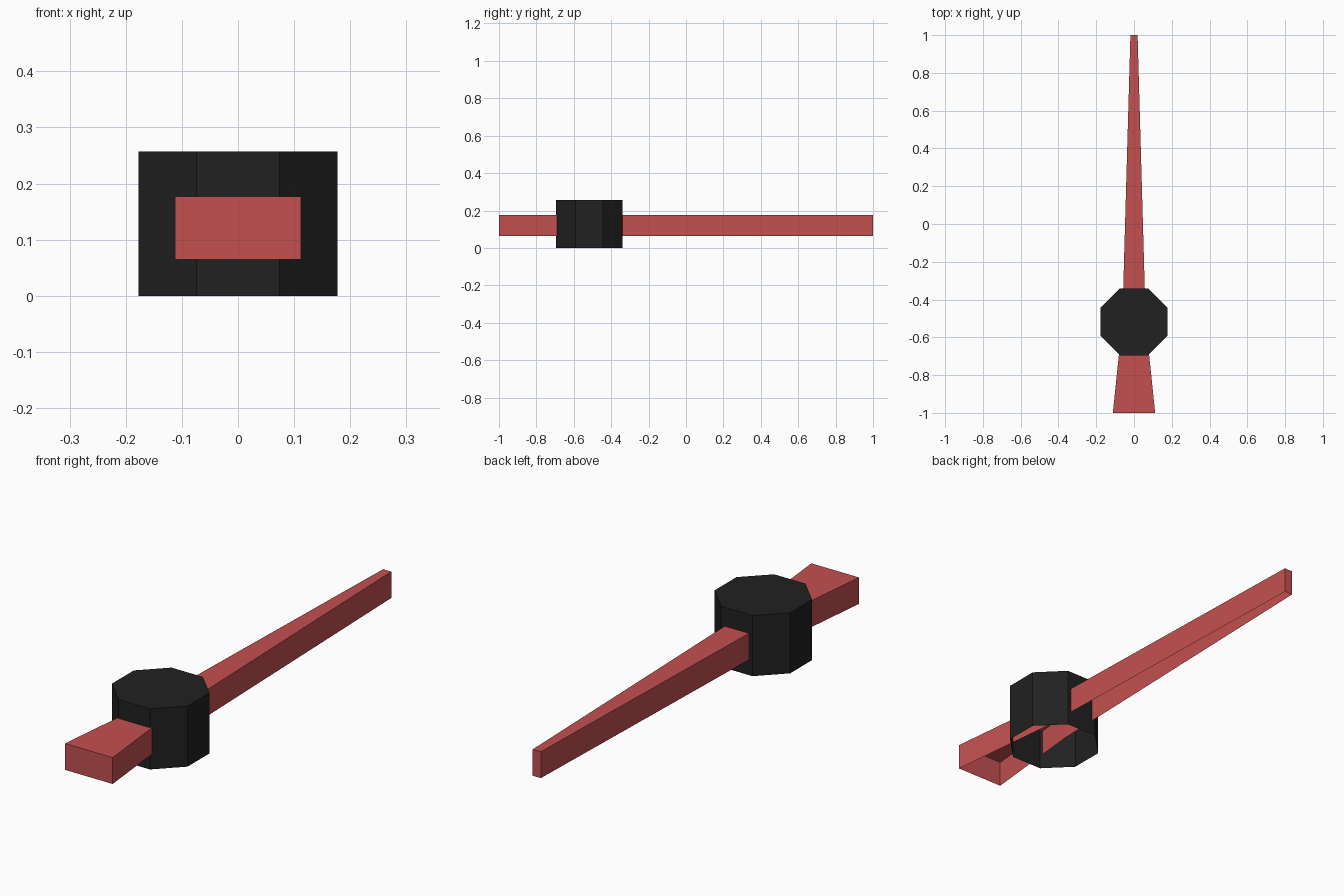
import bpy, bmesh, math

if "Cube" in bpy.data.objects:
    bpy.data.objects.remove(bpy.data.objects["Cube"])


def material(name, color):
    mat = bpy.data.materials.new(name)
    mat.diffuse_color = (*color, 1)
    mat.use_nodes = True
    mat.node_tree.nodes["Principled BSDF"].inputs["Base Color"].default_value = mat.diffuse_color
    return mat


def open_prism(name, outline, z0, z1, mat):
    """Extrude a counter-clockwise outline into walls with a cap, open below."""
    bm = bmesh.new()
    low = [bm.verts.new((x, y, z0)) for x, y in outline]
    high = [bm.verts.new((x, y, z1)) for x, y in outline]
    n = len(outline)
    for i in range(n):
        j = (i + 1) % n
        bm.faces.new((low[i], low[j], high[j], high[i]))
    bm.faces.new(high)
    mesh = bpy.data.meshes.new(name)
    bm.to_mesh(mesh)
    bm.free()
    mesh.materials.append(mat)
    obj = bpy.data.objects.new(name, mesh)
    bpy.context.collection.objects.link(obj)
    return obj


red = material("needle red", (0.55, 0.08, 0.08))
black = material("hub black", (0.015, 0.015, 0.015))
HUB_Y = -0.518

# Needle: wide tail, narrowing at the hub, long taper to the tip
right = [(0.112, -1.0), (0.062, HUB_Y), (0.019, 1.0)]
open_prism("needle", right + [(-x, y) for x, y in reversed(right)], 0.065, 0.177, red)

# Hub: octagonal cap with flats facing the axes
r = 0.1775 / math.cos(math.pi / 8)
octagon = [(r * math.cos(a), HUB_Y + r * math.sin(a))
           for a in (math.pi / 8 + i * math.pi / 4 for i in range(8))]
open_prism("hub", octagon, 0.0, 0.257, black)
